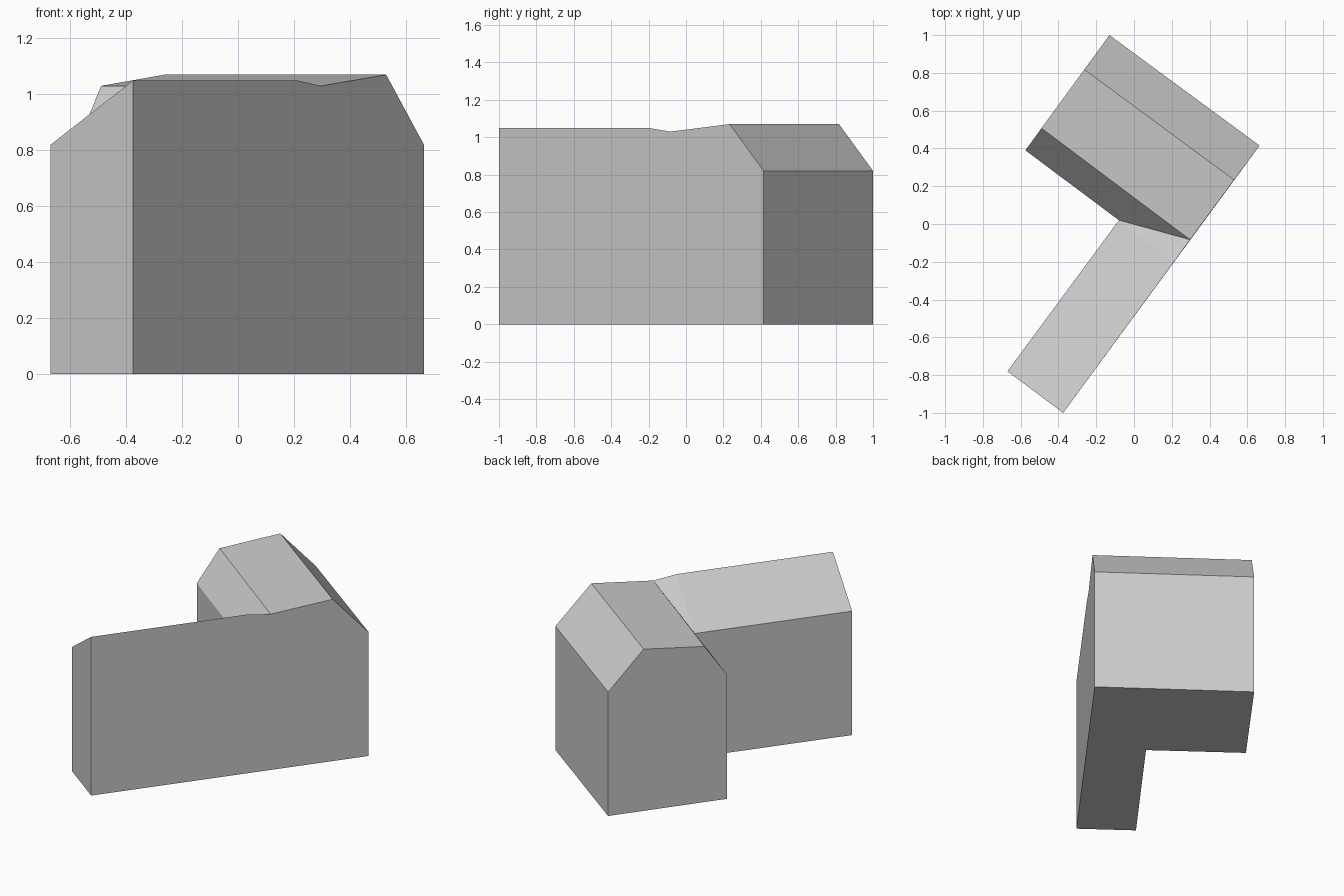
import bpy
import bmesh

# Remove the default object
cube = bpy.data.objects.get("Cube")
if cube:
    bpy.data.objects.remove(cube, do_unlink=True)

EAVES, RIDGE, VALLEY, WING_TOP = 0.82, 1.07, 1.03, 1.05

# Single plain wall and roof colour
grey = bpy.data.materials.new("plain grey")
grey.use_nodes = True
colour = (0.6, 0.6, 0.6, 1.0)
grey.diffuse_color = colour
grey.node_tree.nodes["Principled BSDF"].inputs["Base Color"].default_value = colour

# Plan corners of the L-shaped footprint, with the wall height at each
corners = {
    "back_right": (-0.13, 1.0, EAVES),
    "front_right": (-0.575, 0.39, EAVES),
    "inner": (-0.08, 0.02, EAVES),
    "wing_low": (-0.67, -0.78, EAVES),
    "wing_high": (-0.375, -1.0, WING_TOP),
    "back_left": (0.665, 0.415, EAVES),
}
# Roof points that sit above the two gable walls
roof_points = {
    "ridge_right": (-0.263, 0.818, RIDGE),
    "ridge_left": (0.53, 0.233, RIDGE),
    "knee_right": (-0.49, 0.507, VALLEY),
    "knee_left": (0.297, -0.083, VALLEY),
    "wing_end": (0.21, -0.203, WING_TOP),
}
# Extra roof points met along a wall, between its two corners
gables = {
    "back_right": ["ridge_right", "knee_right"],
    "wing_high": ["wing_end", "knee_left", "ridge_left"],
}
roof_faces = [
    ("back_right", "back_left", "ridge_left", "ridge_right"),
    ("ridge_right", "ridge_left", "knee_left", "knee_right"),
    ("knee_right", "knee_left", "inner", "front_right"),
    ("inner", "knee_left", "wing_end"),
    ("inner", "wing_end", "wing_high", "wing_low"),
]

bm = bmesh.new()
top = {n: bm.verts.new(p) for n, p in {**corners, **roof_points}.items()}
base = {n: bm.verts.new((x, y, 0)) for n, (x, y, z) in corners.items()}

# Floor
bm.faces.new(base.values())

# Walls, following the roof profile where there is a gable
names = list(corners)
for i, start in enumerate(names):
    end = names[(i + 1) % len(names)]
    profile = [top[n] for n in [start, *gables.get(start, []), end]]
    bm.faces.new([base[end], base[start], *profile])

# Roof slopes
for face in roof_faces:
    bm.faces.new([top[n] for n in face])

bmesh.ops.recalc_face_normals(bm, faces=bm.faces)
mesh = bpy.data.meshes.new("building")
bm.to_mesh(mesh)
bm.free()
mesh.materials.append(grey)
building = bpy.data.objects.new("building", mesh)
bpy.context.collection.objects.link(building)
